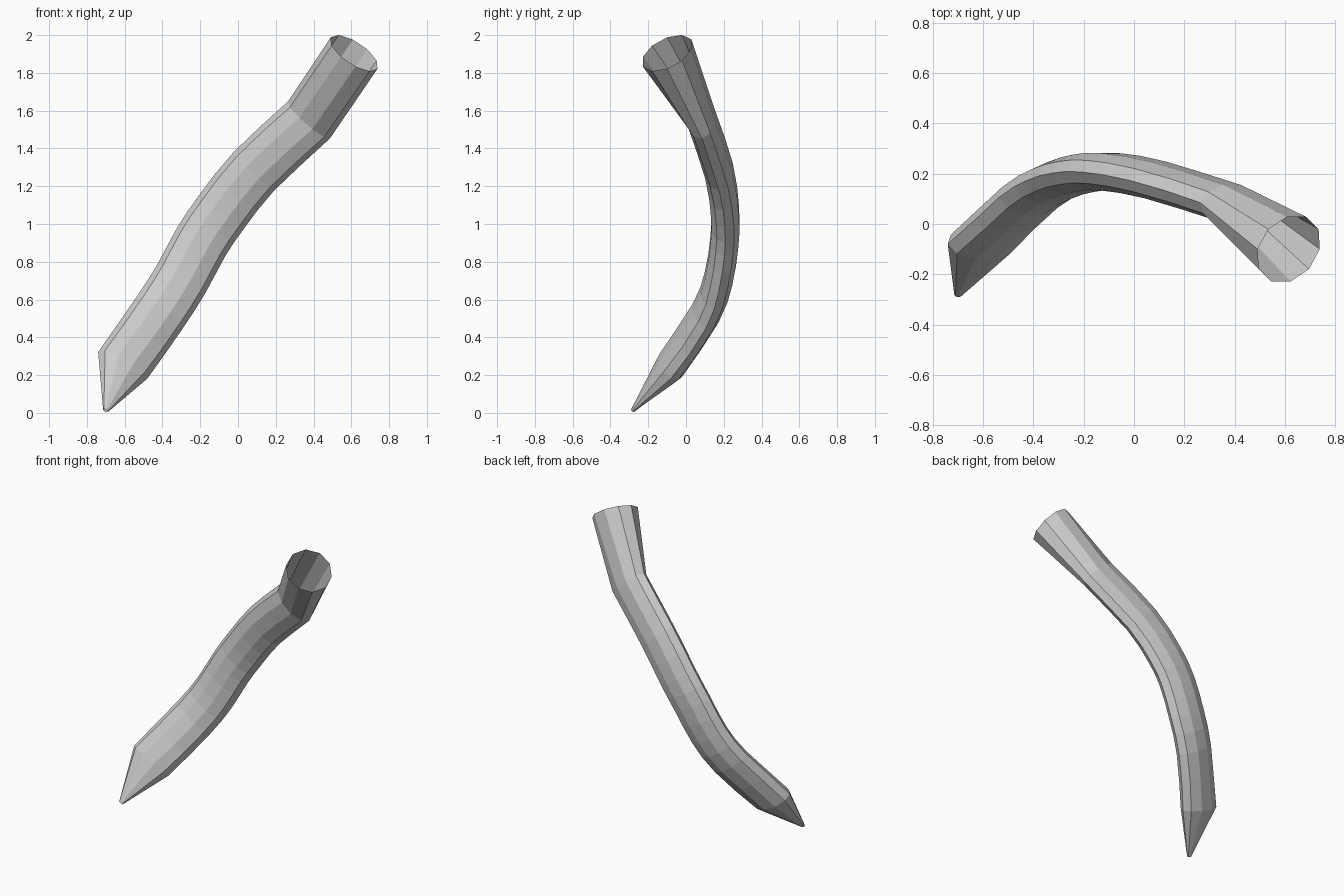
import bpy, bmesh, math
from mathutils import Vector

if "Cube" in bpy.data.objects:
    bpy.data.objects.remove(bpy.data.objects["Cube"])

SIDES = 10

# Centre line: pointed tip, bent body, flared open end
tip = Vector((-0.70, -0.283, 0.012))
body = [Vector(p) for p in [
    (-0.61, -0.08, 0.252), (-0.415, 0.105, 0.53), (-0.30, 0.172, 0.71),
    (-0.195, 0.203, 0.905), (-0.09, 0.207, 1.06), (0.085, 0.175, 1.28),
    (0.375, 0.085, 1.55)]]
end = Vector((0.615, -0.10, 1.905))


def catmull(p0, p1, p2, p3, t):
    return 0.5 * (2 * p1 + (p2 - p0) * t + (2 * p0 - 5 * p1 + 4 * p2 - p3) * t * t
                  + (3 * p1 - p0 - 3 * p2 + p3) * t ** 3)


# Resample the body smoothly
knots = [2 * body[0] - body[1]] + body + [2 * body[-1] - body[-2]]
path = [tip]
for i in range(1, len(knots) - 2):
    path += [catmull(*knots[i - 1:i + 3], t) for t in (0, 0.5)]
path += [body[-1], end]

# Cross-sections: flattened along the body, tiny at the tip, round at the open end
bm = bmesh.new()
rings = []
last = len(path) - 1
for i, p in enumerate(path):
    before = (p - path[max(i - 1, 0)]).normalized()
    after = (path[min(i + 1, last)] - p).normalized()
    tangent = (before + after).normalized()
    wide = Vector((0, 1, 0)).cross(tangent).normalized()
    thin = tangent.cross(wide)
    a, b = (0.015, 0.01) if i == 0 else (0.149, 0.147) if i == last else (0.148, 0.078)
    rings.append([bm.verts.new(p + wide * a * math.cos(k * math.tau / SIDES)
                               + thin * b * math.sin(k * math.tau / SIDES))
                  for k in range(SIDES)])

# Skin the rings, leaving the flared end open
for r0, r1 in zip(rings, rings[1:]):
    for k in range(SIDES):
        n = (k + 1) % SIDES
        bm.faces.new((r0[k], r0[n], r1[n], r1[k]))
bmesh.ops.recalc_face_normals(bm, faces=bm.faces)

mesh = bpy.data.meshes.new("bent_tube")
bm.to_mesh(mesh)
bm.free()
bpy.context.collection.objects.link(bpy.data.objects.new("bent_tube", mesh))
